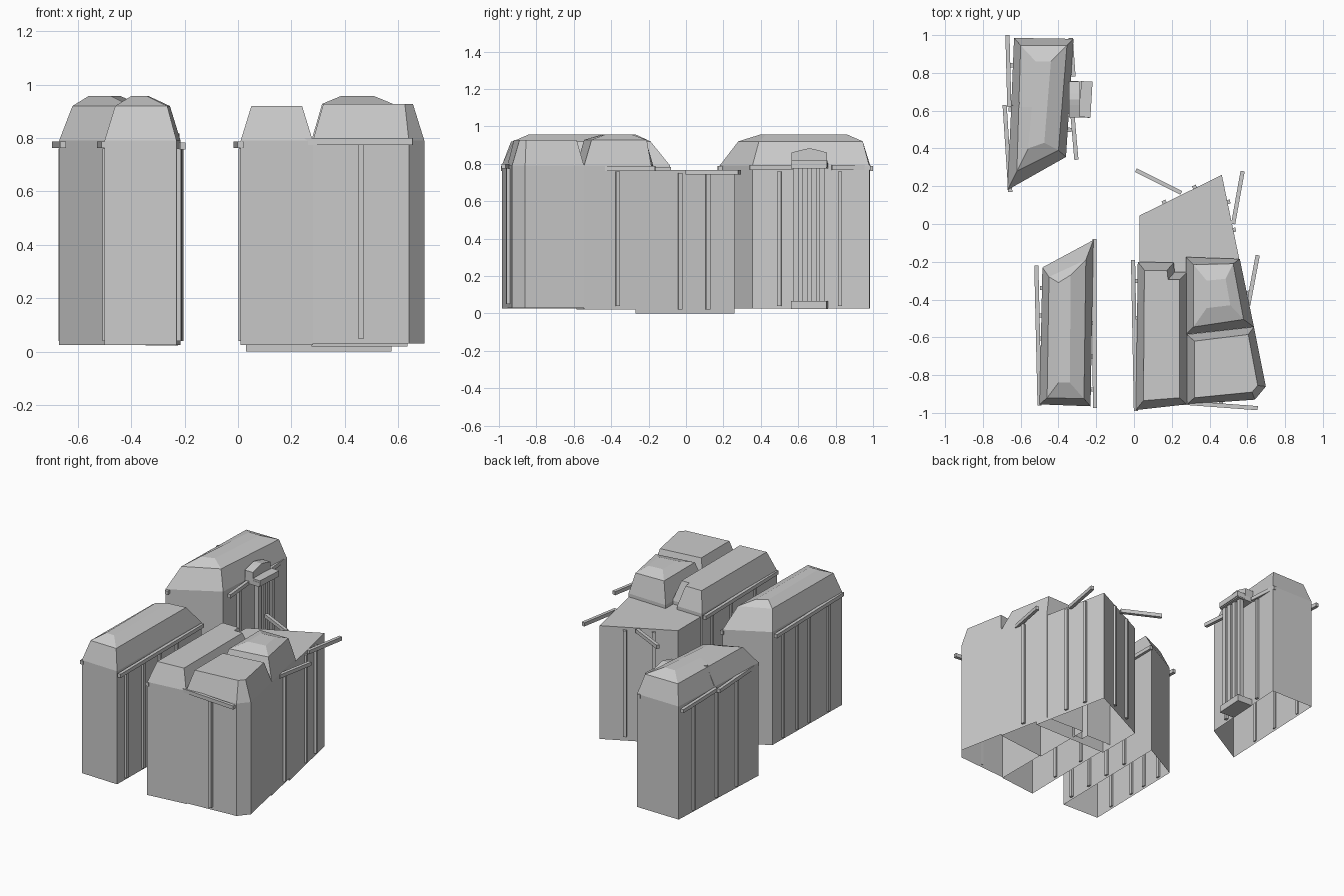
import bpy, bmesh
from math import atan2
from mathutils import Vector, Matrix

cube = bpy.data.objects.get("Cube")
if cube:
    bpy.data.objects.remove(cube, do_unlink=True)

stone = bpy.data.materials.new("pale_grey")
stone.use_nodes = True
stone.diffuse_color = (0.6, 0.6, 0.6, 1)
stone.node_tree.nodes["Principled BSDF"].inputs["Base Color"].default_value = (0.6, 0.6, 0.6, 1)


def finish(name, bm):
    mesh = bpy.data.meshes.new(name)
    bmesh.ops.recalc_face_normals(bm, faces=bm.faces)
    bm.to_mesh(mesh)
    bm.free()
    mesh.materials.append(stone)
    obj = bpy.data.objects.new(name, mesh)
    bpy.context.collection.objects.link(obj)
    return obj


def loft(name, rings, closed=False):
    """Shell through stacked (height, outline) rings, capped on top."""
    bm = bmesh.new()
    loops = [[bm.verts.new((x, y, z)) for x, y in pts] for z, pts in rings]
    for low, high in zip(loops, loops[1:]):
        n = len(low)
        for i in range(n):
            j = (i + 1) % n
            bm.faces.new((low[i], low[j], high[j], high[i]))
    bm.faces.new(loops[-1])
    if closed:
        bm.faces.new(loops[0])
    return finish(name, bm)


def box(name, centre, size, angle=0):
    bm = bmesh.new()
    bmesh.ops.create_cube(bm, size=1, matrix=Matrix.Translation(centre)
                          @ Matrix.Rotation(angle, 4, "Z") @ Matrix.Diagonal((*size, 1)))
    return finish(name, bm)


def gutter(name, a, b, z):
    """Square bar along an eave."""
    a, b = Vector((*a, z)), Vector((*b, z))
    d = b - a
    box(name, (a + b) / 2, (d.length, 0.022, 0.025), atan2(d.y, d.x))


def pipes(name, a, b, spots, z0=0.04, z1=0.76):
    """Downpipes at fractions along a wall."""
    a, b = Vector(a), Vector(b)
    d = b - a
    for i, t in enumerate(spots):
        p = a.lerp(b, t)
        box(f"{name}_{i + 1}", (p.x, p.y, (z0 + z1) / 2), (0.022, 0.022, z1 - z0), atan2(d.y, d.x))


EAVE, RIM, TOP = 0.79, 0.92, 0.957

# North-west house
foot = [(-.67, .18), (-.36, .355), (-.32, .98), (-.635, .985), (-.65, .62)]
loft("rear_house", [
    (.025, foot), (EAVE, foot),
    (RIM, [(-.62, .28), (-.40, .39), (-.355, .945), (-.60, .945), (-.61, .62)]),
    (TOP, [(-.56, .40), (-.475, .43), (-.44, .86), (-.52, .86), (-.54, .62)])])
loft("rear_roof_step", [
    (.80, [(-.65, .605), (-.51, .69), (-.515, .705), (-.65, .625)]),
    (.93, [(-.605, .633), (-.51, .69), (-.515, .705), (-.605, .645)])], closed=True)

# South-west house
foot = [(-.5, -.955), (-.23, -.965), (-.215, -.085), (-.485, -.23)]
loft("side_house", [
    (.025, foot), (EAVE, foot),
    (RIM, [(-.46, -.92), (-.265, -.925), (-.255, -.19), (-.45, -.28)]),
    (TOP, [(-.40, -.84), (-.34, -.84), (-.335, -.27), (-.40, -.31)])])

# Eastern cluster: west wing, corner house, tower house and flat annex
foot = [(.01, -.985), (.28, -.955), (.28, -.255), (.215, -.255), (.21, -.205), (.02, -.2)]
loft("west_wing", [
    (.025, foot), (EAVE, foot),
    (RIM, [(.05, -.935), (.24, -.92), (.24, -.295), (.18, -.295), (.175, -.245), (.055, -.245)])])
foot = [(.28, -.955), (.64, -.93), (.698, -.86), (.635, -.545), (.28, -.585)]
loft("corner_house", [
    (.03, foot), (EAVE, foot),
    (.928, [(.32, -.92), (.625, -.89), (.655, -.855), (.605, -.585), (.32, -.62)])])
foot = [(.275, -.585), (.635, -.545), (.56, -.185), (.275, -.175)]
loft("tower_house", [
    (.02, foot), (EAVE, foot),
    (.928, [(.315, -.545), (.58, -.505), (.525, -.21), (.315, -.215)]),
    (TOP, [(.385, -.445), (.51, -.43), (.485, -.29), (.385, -.30)])])
foot = [(.03, -.27), (.575, -.27), (.465, .26), (.03, .045)]
loft("flat_annex", [(0, foot), (.767, foot)])

# Gutters
for name, a, b, z in [
        ("rear_gutter_west_a", (-.67, 1), (-.66, .62), .775),
        ("rear_gutter_west_b", (-.685, .63), (-.655, .17), .775),
        ("rear_gutter_east_a", (-.335, .985), (-.32, .78), .78),
        ("rear_gutter_east_b", (-.325, .57), (-.305, .34), .78),
        ("side_gutter_west", (-.517, -.22), (-.5, -.96), .775),
        ("side_gutter_east", (-.21, -.08), (-.207, -.975), .77),
        ("wing_gutter_west", (-.005, -.19), (.01, -.99), .775),
        ("corner_gutter_south", (.25, -.945), (.655, -.975), .787),
        ("tower_gutter_east", (.605, -.43), (.655, -.165), .775),
        ("annex_gutter_east", (.525, 0), (.575, .28), .755),
        ("annex_gutter_north", (.01, .285), (.25, .165), .755)]:
    gutter(name, a, b, z)

# Downpipes
pipes("rear_pipe_west", (-.67, .18), (-.64, .985), (.28, .53, .82))
pipes("rear_pipe_east", (-.35, .355), (-.315, .98), (.23, .75))
pipes("side_pipe_west", (-.5, -.955), (-.485, -.23), (.2, .48, .65, .85))
pipes("side_pipe_east", (-.225, -.965), (-.212, -.085), (.1, .3, .5, .7))
pipes("wing_pipe_west", (.01, -.985), (.02, -.2), (.3, .62, .87))
pipes("corner_pipe_south", (.28, -.955), (.64, -.945), (.5,), .05, .775)
pipes("tower_pipe_east", (.64, -.545), (.565, -.185), (.5,))
pipes("annex_pipe_east", (.575, -.27), (.47, .26), (.45, .73), .02, .75)
pipes("annex_pipe_north", (.465, .265), (.03, .05), (.33, .70), .03, .75)

# Columned porch with a gabled crest
box("porch_base", (-.285, .66, .045), (.11, .19, .045), -.06)
box("porch_lintel", (-.285, .66, .79), (.11, .19, .03), -.06)
box("porch_beam", (-.255, .66, .80), (.06, .19, .035), -.06)
for i in range(4):
    box(f"porch_column_{i + 1}", (-.262, .588 + i * .047, .42), (.03, .03, .72))
bm = bmesh.new()
profile = [(.565, .79), (.755, .79), (.755, .86), (.69, .877), (.66, .883), (.63, .877), (.565, .86)]
front = bm.faces.new([bm.verts.new((-.285, y, z)) for y, z in profile])
ext = bmesh.ops.extrude_face_region(bm, geom=[front], use_keep_orig=True)
bmesh.ops.translate(bm, vec=(-.06, 0, 0),
                    verts=[v for v in ext["geom"] if isinstance(v, bmesh.types.BMVert)])
finish("porch_gable", bm)
